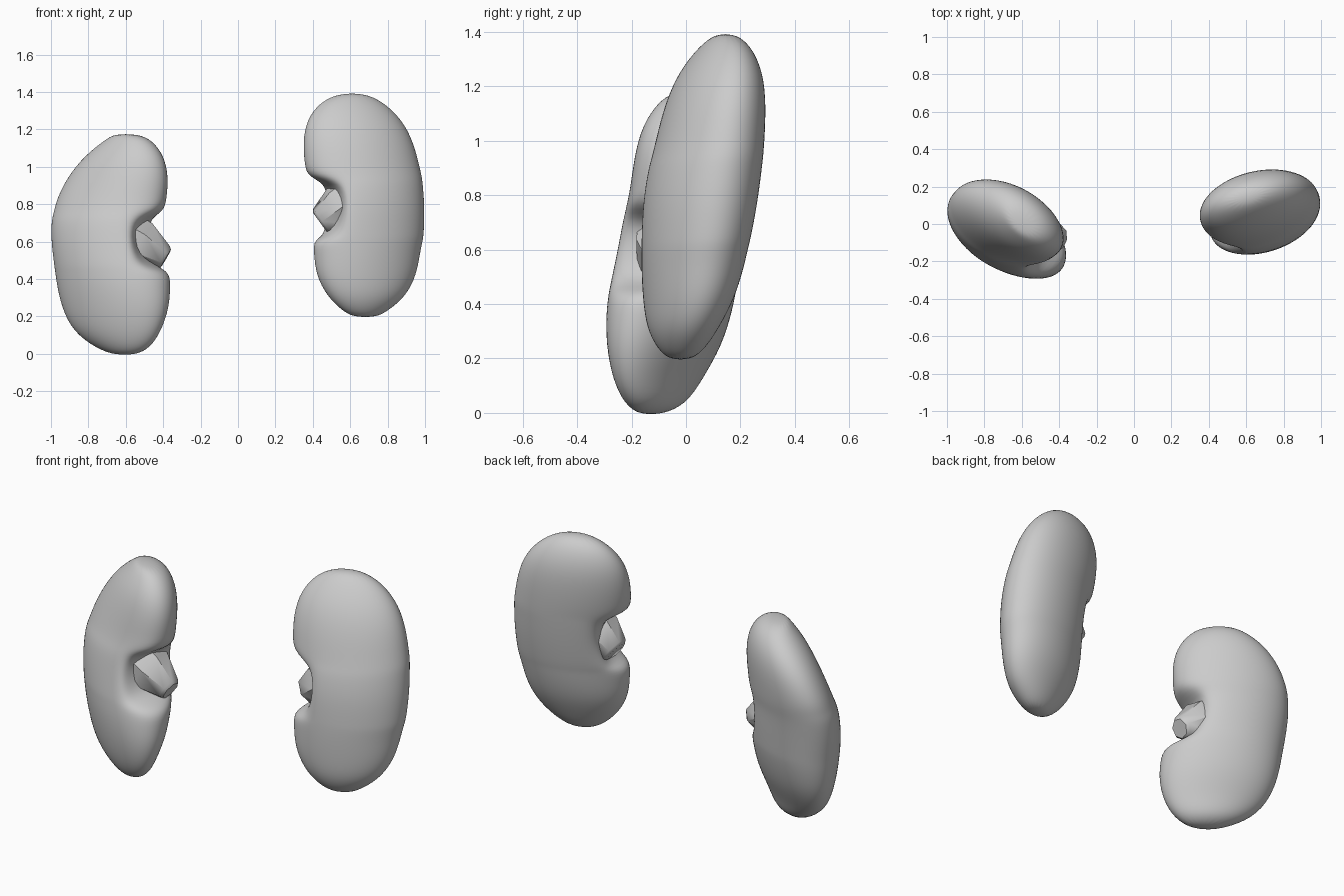
import bpy, bmesh, math
from mathutils import Vector

# rows: z, x low, x high, y front, y back, optional x of the notch wall
LEFT = [
    (-0.006, -0.66, -0.55, -0.17, -0.09), (0.03, -0.76, -0.47, -0.225, 0.00),
    (0.12, -0.885, -0.41, -0.27, 0.06), (0.25, -0.945, -0.365, -0.295, 0.135),
    (0.37, -0.97, -0.36, -0.295, 0.17), (0.445, -0.98, -0.365, -0.285, 0.185, -0.40),
    (0.48, -0.985, -0.37, -0.28, 0.19, -0.55), (0.60, -1.0, -0.38, -0.255, 0.205, -0.585),
    (0.71, -1.0, -0.39, -0.235, 0.22, -0.575), (0.76, -0.985, -0.385, -0.22, 0.23, -0.46),
    (0.83, -0.97, -0.38, -0.205, 0.24), (0.95, -0.91, -0.37, -0.19, 0.24),
    (1.06, -0.82, -0.395, -0.16, 0.21), (1.145, -0.71, -0.46, -0.10, 0.14),
    (1.175, -0.66, -0.54, -0.05, 0.06)]
RIGHT = [
    (0.195, 0.62, 0.74, -0.06, 0.02), (0.235, 0.55, 0.81, -0.105, 0.07),
    (0.31, 0.475, 0.90, -0.145, 0.12), (0.42, 0.415, 0.955, -0.16, 0.18),
    (0.54, 0.405, 0.975, -0.165, 0.215), (0.61, 0.40, 0.99, -0.165, 0.23, 0.43),
    (0.645, 0.39, 0.995, -0.165, 0.24, 0.56), (0.78, 0.38, 1.0, -0.16, 0.265, 0.59),
    (0.90, 0.37, 0.99, -0.14, 0.28, 0.57), (0.945, 0.37, 0.985, -0.125, 0.285, 0.43),
    (1.01, 0.355, 0.97, -0.11, 0.29), (1.13, 0.345, 0.94, -0.08, 0.295),
    (1.25, 0.365, 0.88, -0.03, 0.285), (1.35, 0.44, 0.775, 0.05, 0.24),
    (1.393, 0.55, 0.67, 0.11, 0.18)]


def finish(name, bm):
    bmesh.ops.recalc_face_normals(bm, faces=bm.faces)
    me = bpy.data.meshes.new(name)
    bm.to_mesh(me)
    bm.free()
    ob = bpy.data.objects.new(name, me)
    bpy.context.collection.objects.link(ob)
    return ob


def skin(bm, rings):
    n = len(rings[0])
    for a, b in zip(rings, rings[1:]):
        for i in range(n):
            j = (i + 1) % n
            bm.faces.new((a[i], a[j], b[j], b[i]))
    bm.faces.new(rings[0])
    bm.faces.new(rings[-1])


# bean-shaped body lofted through slanted oval slices, pushed in at the notch
def bean(name, rows, slope, mid_slope, zmid, side, n=20):
    bm = bmesh.new()
    rings = []
    for z, x0, x1, y0, y1, *notch in rows:
        a, h = (x1 - x0) / 2, (y1 - y0) / 2
        cx, cy = (x0 + x1) / 2, (y0 + y1) / 2
        s = slope + (mid_slope - slope) * math.exp(-((z - zmid) / 0.3) ** 2)
        t = math.sqrt(max(h * h - (s * a) ** 2, (0.6 * h) ** 2))
        ring = []
        for i in range(n):
            ang = 2 * math.pi * i / n
            dx = 1.01 * a * math.cos(ang)
            dy = 1.01 * t * math.sin(ang)
            if notch:
                # the rear lip of the notch reaches further inward
                wall = notch[0] - cx - side * 0.07 * (1 + math.sin(ang))
                dx = min(dx, wall) if side < 0 else max(dx, wall)
            ring.append(bm.verts.new((cx + dx, cy + dy + s * dx, z)))
        rings.append(ring)
    skin(bm, rings)
    ob = finish(name, bm)
    for p in ob.data.polygons:
        p.use_smooth = True
    sub = ob.modifiers.new("smooth", 'SUBSURF')
    sub.levels = sub.render_levels = 2
    return ob


# faceted duct stub leaving the notch
def stub(name, start, end, r0, r1, n=7):
    start, end = Vector(start), Vector(end)
    rot = (end - start).to_track_quat('Z', 'Y')
    bm = bmesh.new()
    rings = []
    for f, r in ((0, r0), (0.4, r0), (0.94, r1), (1.0, r1 * 0.8)):
        c = start.lerp(end, f)
        rings.append([bm.verts.new(c + rot @ Vector((
            r * math.cos(2 * math.pi * i / n), r * math.sin(2 * math.pi * i / n), 0)))
            for i in range(n)])
    skin(bm, rings)
    ob = finish(name, bm)
    bpy.context.view_layer.objects.active = ob
    ob.select_set(True)
    bpy.ops.object.shade_smooth_by_angle(angle=math.radians(45))
    ob.select_set(False)


bean("left_kidney", LEFT, -0.42, -0.27, 0.6, -1)
bean("right_kidney", RIGHT, 0.2, 0.2, 0.8, 1)
stub("left_duct", (-0.61, -0.06, 0.64), (-0.385, -0.07, 0.51), 0.13, 0.07)
stub("right_duct", (0.62, 0.02, 0.83), (0.44, 0.02, 0.70), 0.13, 0.085)
